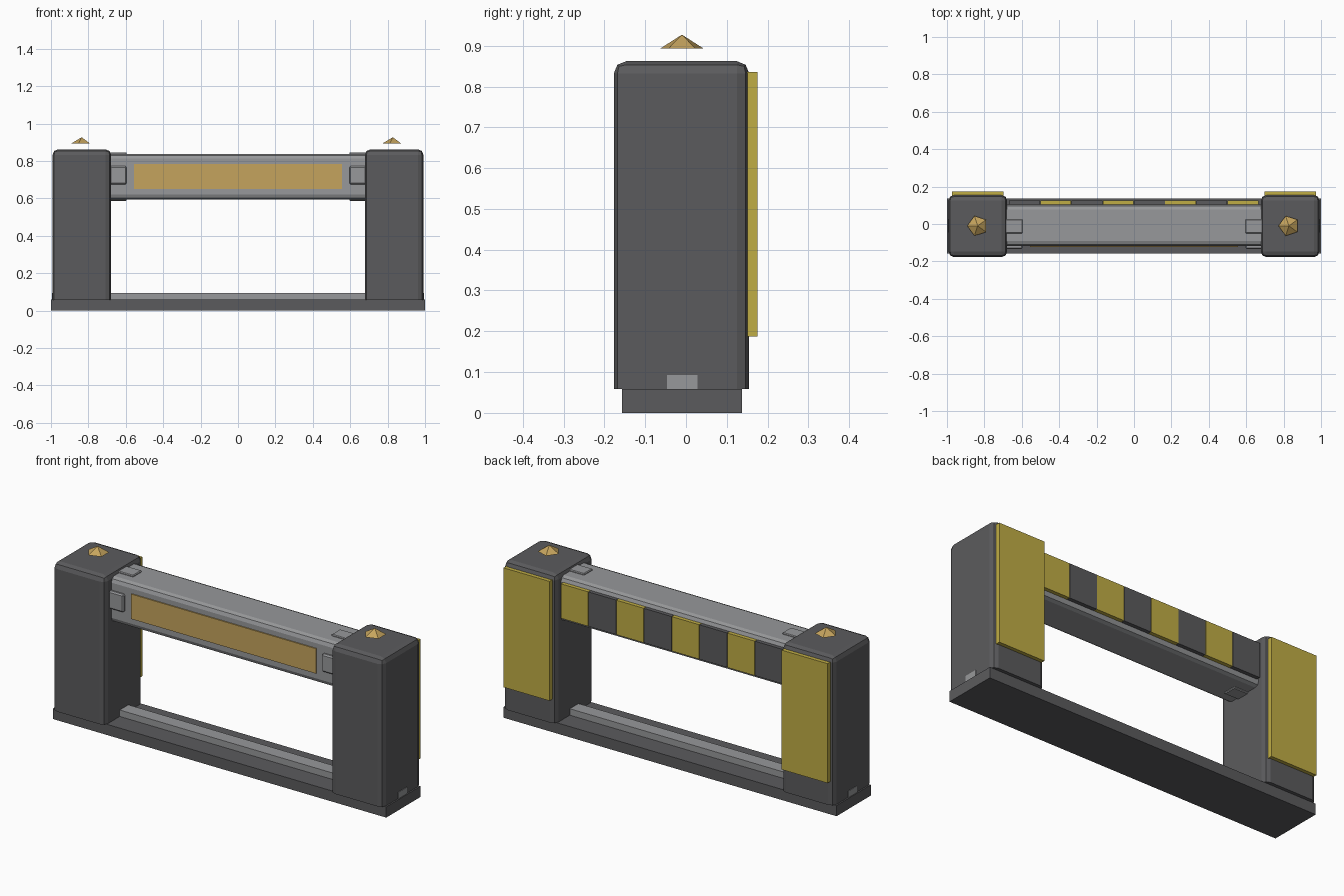
import bpy, bmesh, math
from mathutils import Matrix

if "Cube" in bpy.data.objects:
    bpy.data.objects.remove(bpy.data.objects["Cube"])


def material(name, rgb):
    m = bpy.data.materials.new(name)
    m.diffuse_color = (*rgb, 1)
    m.use_nodes = True
    m.node_tree.nodes["Principled BSDF"].inputs["Base Color"].default_value = m.diffuse_color
    return m


DARK = material("dark_grey", (0.105, 0.105, 0.11))
GREY = material("light_grey", (0.31, 0.315, 0.325))
YELLOW = material("yellow", (0.53, 0.42, 0.06))
ORANGE = material("amber", (0.56, 0.37, 0.11))


def finish(name, bm, mat):
    bmesh.ops.recalc_face_normals(bm, faces=bm.faces)
    mesh = bpy.data.meshes.new(name)
    bm.to_mesh(mesh)
    bm.free()
    mesh.materials.append(mat)
    obj = bpy.data.objects.new(name, mesh)
    bpy.context.collection.objects.link(obj)
    return obj


def box(name, x, y, z, mat, bevel=0, segments=2, pick=lambda e: True):
    """Box from ranges; bevels the edges chosen by pick."""
    bm = bmesh.new()
    bmesh.ops.create_cube(bm, size=1)
    for v in bm.verts:
        v.co = [(r[0] + r[1]) / 2 + c * (r[1] - r[0]) for r, c in zip((x, y, z), v.co)]
    if bevel:
        bmesh.ops.bevel(bm, geom=[e for e in bm.edges if pick(e)], offset=bevel,
                        segments=segments, profile=0.5, affect='EDGES')
    return finish(name, bm, mat)


def mirrored(x, side):
    return tuple(sorted((x[0] * side, x[1] * side)))


def along_x(e):
    return abs(e.verts[0].co.x - e.verts[1].co.x) > 0.1


def not_bottom(e):
    return max(v.co.z for v in e.verts) > 0.1


# Floor plate and guide rail
box("base_plate", (-1, 1), (-0.157, 0.137), (0, 0.058), DARK)
box("floor_rail", (-0.995, 0.995), (-0.046, 0.028), (0.05, 0.093), GREY)

# Cross beam with rounded long edges
box("cross_beam", (-0.69, 0.69), (-0.118, 0.104), (0.595, 0.838), GREY, 0.026, 2, along_x)
box("front_panel", (-0.555, 0.555), (-0.124, -0.115), (0.65, 0.785), ORANGE)

# Hazard stripes on the back of the beam
for i in range(8):
    x = -0.667 + i * 0.1667
    box(f"back_stripe_{i}", (x, x + 0.1647), (0.1, 0.125), (0.625, 0.812),
        YELLOW if i % 2 else DARK)

for side, tag in ((-1, "left"), (1, "right")):
    # Post with rounded top and corners
    box(f"{tag}_post", mirrored((0.678, 0.992), side), (-0.177, 0.155), (0.058, 0.862),
        DARK, 0.03, 2, not_bottom)
    box(f"{tag}_back_panel", mirrored((0.697, 0.973), side), (0.15, 0.175), (0.187, 0.835), YELLOW)

    # Clips around the beam ends
    cx = mirrored((0.595, 0.69), side)
    box(f"{tag}_front_clip", cx, (-0.134, -0.1), (0.675, 0.772), GREY, 0.007, 1)
    box(f"{tag}_top_clip", cx, (-0.05, 0.025), (0.82, 0.846), GREY, 0.004, 1)
    box(f"{tag}_bottom_clip", cx, (-0.05, 0.025), (0.587, 0.61), GREY, 0.004, 1)

    # Five-sided pointer floating above the post
    bm = bmesh.new()
    bmesh.ops.create_cone(bm, cap_ends=True, segments=5, radius1=0.056, radius2=0, depth=0.034)
    bmesh.ops.remove_doubles(bm, verts=bm.verts, dist=0.0001)
    first = min(bm.verts, key=lambda v: v.co.z)
    turn = math.pi - math.atan2(first.co.y, first.co.x)
    bm.transform(Matrix.Translation((0.832 * side - 0.004, -0.01, 0.91)) @ Matrix.Rotation(turn, 4, 'Z'))
    finish(f"{tag}_pointer", bm, ORANGE)
